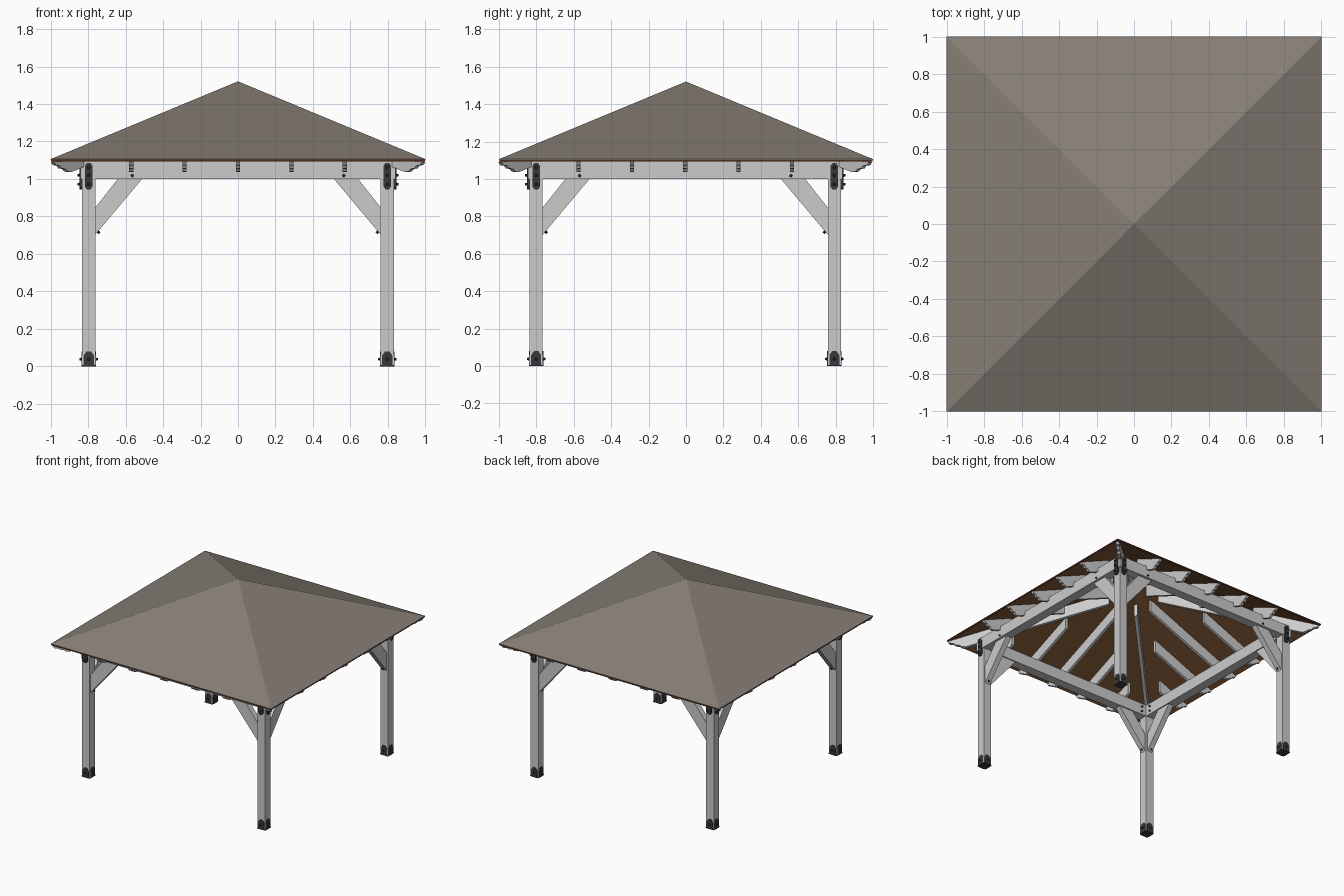
import bpy, bmesh, math
from mathutils import Matrix, Vector

if "Cube" in bpy.data.objects:
    bpy.data.objects.remove(bpy.data.objects["Cube"])

SLOPE = 0.415          # roof rise per unit run
FRAME = Matrix.Translation((0, -0.004, 0))
parts = {}


def material(name, rgb):
    m = bpy.data.materials.new(name)
    m.diffuse_color = (*rgb, 1)
    m.use_nodes = True
    m.node_tree.nodes["Principled BSDF"].inputs["Base Color"].default_value = m.diffuse_color
    return m


SHINGLE = material("shingle", (0.24, 0.21, 0.18))
BOARD = material("board", (0.22, 0.10, 0.04))
TRIM = material("trim", (0.09, 0.02, 0.012))
METAL = material("metal", (0.04, 0.04, 0.04))


def mesh_for(name, mat=None):
    return parts.setdefault(name, (bmesh.new(), mat))[0]


def prism(name, pts, vec, M, mat=None):
    """Extrude a planar outline of 3D points along vec, placed by M."""
    bm = mesh_for(name, mat)
    vec = Vector(vec)
    a = [bm.verts.new(M @ Vector(p)) for p in pts]
    b = [bm.verts.new(M @ (Vector(p) + vec)) for p in pts]
    bm.faces.new(a[::-1])
    bm.faces.new(b)
    n = len(a)
    for i in range(n):
        j = (i + 1) % n
        bm.faces.new((a[i], a[j], b[j], b[i]))


def box(name, x0, x1, y0, y1, z0, z1, M, mat=None):
    prism(name, [(x0, y0, z0), (x1, y0, z0), (x1, y1, z0), (x0, y1, z0)],
          (0, 0, z1 - z0), M, mat)


def bolt(name, pos, M, r=0.009):
    """Six-sided bolt head whose axis runs along local y."""
    T = M @ Matrix.Translation(pos) @ Matrix.Rotation(math.pi / 2, 4, 'X')
    bmesh.ops.create_cone(mesh_for(name, METAL), cap_ends=True, segments=8,
                          radius1=r, radius2=r * 0.6, depth=0.014, matrix=T)


def rafter(name, s, inner, M, stretch=1.0, tip=0.998, width=0.022):
    """Sloped rafter with a stepped decorative tail; front is -y."""
    tail = [(0, 1.090), (0.010, 1.074), (0.030, 1.071), (0.040, 1.056),
            (0.060, 1.054), (0.070, 1.040), (0.092, 1.037)]
    prof = [(tip - d, z) for d, z in tail]
    prof.append((inner, 1.037 + SLOPE * (tip - 0.092 - inner)))
    prof.append((inner, 1.092 + SLOPE * (1 - inner)))
    prism(name, [(s - width / 2, -r * stretch, z) for r, z in prof],
          (width, 0, 0), M)


# Roof: three thin pyramid shells (boards, edge trim, shingles)
def roof_shell(name, half, z0, z1, mat):
    bm = mesh_for(name, mat)
    corners = [(-1, -1), (1, -1), (1, 1), (-1, 1)]
    lo = [bm.verts.new((half * x, half * y, z0)) for x, y in corners]
    hi = [bm.verts.new((half * x, half * y, z1)) for x, y in corners]
    bot = bm.verts.new((0, 0, z0 + SLOPE))
    top = bm.verts.new((0, 0, z1 + SLOPE))
    for i in range(4):
        j = (i + 1) % 4
        bm.faces.new((hi[i], hi[j], top))
        bm.faces.new((lo[j], lo[i], bot))
        bm.faces.new((lo[i], lo[j], hi[j], hi[i]))


roof_shell("roof_boards", 0.996, 1.093, 1.096, BOARD)
roof_shell("roof_edge_trim", 0.998, 1.096, 1.103, TRIM)
roof_shell("roof_shingles", 1.0, 1.103, 1.106, SHINGLE)

C = 0.797              # post centre
for k in range(4):
    M = FRAME @ Matrix.Rotation(k * math.pi / 2, 4, 'Z')

    # Post with its foot plate
    P = M @ Matrix.Translation((C, -C, 0))
    box("posts", -0.035, 0.035, -0.035, 0.035, 0.004, 1.0, P)
    box("post_foot_plates", -0.037, 0.037, -0.037, 0.037, 0, 0.006, P, METAL)

    # Pointed foot bracket and bolt on each post face
    for f in range(4):
        F = P @ Matrix.Rotation(f * math.pi / 2, 4, 'Z')
        outline = [(-0.027, 0), (0.027, 0), (0.027, 0.058), (0.012, 0.08),
                   (-0.012, 0.08), (-0.027, 0.058)]
        prism("post_foot_brackets", [(x, -0.034, z) for x, z in outline],
              (0, -0.005, 0), F, METAL)
        bolt("foot_bolts", (0, -0.043, 0.038), F)

    # Mitred beam on top of the posts
    o, i = 0.84, 0.765
    prism("beams", [(-o, -o, 1.0), (o, -o, 1.0), (i, -i, 1.0), (-i, -i, 1.0)],
          (0, 0, 0.094), M)

    for sx in (-1, 1):
        # Diagonal knee brace and its bolts
        outline = [(0.768, 0.695), (0.51, 1.002), (0.64, 1.002), (0.768, 0.84)]
        prism("knee_braces", [(sx * x, -0.82, z) for x, z in outline],
              (0, 0.046, 0), M)
        bolt("brace_bolts", (sx * 0.565, -0.843, 1.018), M)
        B = (M @ Matrix.Translation((sx * 0.744, -C, 0.715))
             @ Matrix.Rotation(-sx * math.radians(50), 4, 'Y')
             @ Matrix.Rotation(math.pi / 2, 4, 'Z'))
        bolt("brace_bolts", (0, 0, 0), B, 0.008)

        # Strap tying the beam to the post
        strap = [(-0.02, 0.96), (-0.01, 0.945), (0.01, 0.945), (0.02, 0.96),
                 (0.02, 1.07), (0.01, 1.086), (-0.01, 1.086), (-0.02, 1.07)]
        prism("beam_straps", [(sx * C + x, -0.83, z) for x, z in strap],
              (0, -0.015, 0), M, METAL)
        for z in (0.972, 1.02, 1.062):
            bolt("strap_bolts", (sx * C, -0.850, z), M)
        # Bolts on the inner side of the beam ends
        for z in (1.025, 1.065):
            bolt("strap_bolts", (sx * 0.72, -0.762, z), M)

    # Jack rafters, stopping short of the hips
    for s in (-0.57, -0.285, 0, 0.285, 0.57):
        rafter("jack_rafters", s, abs(s) + 0.16, M)

    # Hip rafter along the diagonal
    H = M @ Matrix.Rotation(math.pi / 4, 4, 'Z')
    rafter("hip_rafters", 0, 0.13, H, math.sqrt(2), 0.99, 0.026)

# Turn each collected mesh into an object
for name, (bm, mat) in parts.items():
    bmesh.ops.recalc_face_normals(bm, faces=bm.faces)
    me = bpy.data.meshes.new(name)
    bm.to_mesh(me)
    bm.free()
    if mat:
        me.materials.append(mat)
    bpy.context.collection.objects.link(bpy.data.objects.new(name, me))
